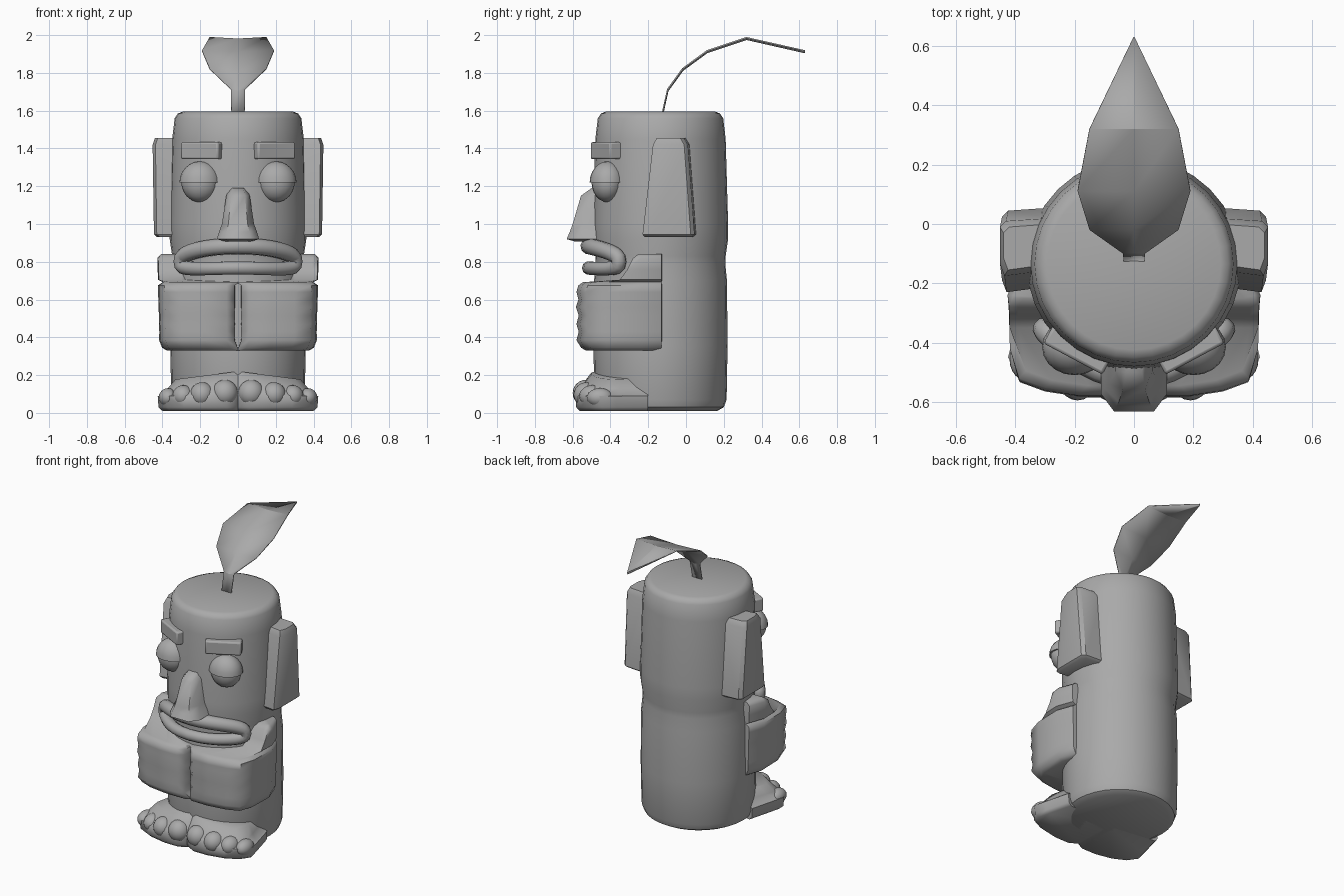
import bpy, bmesh, math
from mathutils import Vector, Matrix

if "Cube" in bpy.data.objects:
    bpy.data.objects.remove(bpy.data.objects["Cube"], do_unlink=True)

stone = bpy.data.materials.new("stone grey")
stone.use_nodes = True
GREY = (0.4, 0.4, 0.4, 1)
stone.diffuse_color = GREY
stone.node_tree.nodes["Principled BSDF"].inputs["Base Color"].default_value = GREY


def finish(name, bm, angle=40, subdiv=0, bevel=0):
    bmesh.ops.recalc_face_normals(bm, faces=bm.faces)
    mesh = bpy.data.meshes.new(name)
    bm.to_mesh(mesh)
    bm.free()
    ob = bpy.data.objects.new(name, mesh)
    bpy.context.collection.objects.link(ob)
    mesh.materials.append(stone)
    if bevel:
        m = ob.modifiers.new("Bevel", "BEVEL")
        m.width, m.segments = bevel, 2
    if subdiv:
        m = ob.modifiers.new("Subdivision", "SUBSURF")
        m.levels = m.render_levels = subdiv
    bpy.ops.object.select_all(action="DESELECT")
    ob.select_set(True)
    bpy.context.view_layer.objects.active = ob
    bpy.ops.object.shade_smooth_by_angle(angle=math.radians(angle))
    return ob


def loft(rings):
    """Skin a stack of equal-length rings and cap both ends."""
    bm = bmesh.new()
    loops = [[bm.verts.new(p) for p in ring] for ring in rings]
    n = len(loops[0])
    for a, b in zip(loops, loops[1:]):
        for i in range(n):
            j = (i + 1) % n
            bm.faces.new((a[i], a[j], b[j], b[i]))
    bm.faces.new(loops[0][::-1])
    bm.faces.new(loops[-1])
    return bm


def mirrored(points, s):
    return [(s * x, y, z) for x, y, z in points]


# Body: a log with a waist under the head
AXIS_Y = -0.135
profile = [(0.01, 0.30), (0.03, 0.335), (0.07, 0.35), (0.35, 0.355), (0.7, 0.352), (0.79, 0.343),
           (0.83, 0.345), (0.92, 0.358), (1.0, 0.358), (1.45, 0.345), (1.56, 0.332), (1.585, 0.315), (1.595, 0.29)]
angles = [math.tau * i / 32 for i in range(32)]
finish("body", loft([[(r * 1.01 * math.cos(a), AXIS_Y + r * math.sin(a), z) for a in angles]
                     for z, r in profile]), 35)

# Leaf: curled stem widening to a pointed blade
spine = [(-0.13, 1.58, 0.035), (-0.1, 1.715, 0.037), (-0.02, 1.825, 0.15),
         (0.11, 1.92, 0.19), (0.32, 1.99, 0.15), (0.63, 1.92, 0.002)]
bm = bmesh.new()
rows = [[bm.verts.new((k * w, y, z - 0.008 * (k == 0))) for k in (-1, 0, 1)] for y, z, w in spine]
for a, b in zip(rows, rows[1:]):
    for i in range(2):
        bm.faces.new((a[i], a[i + 1], b[i + 1], b[i]))
leaf = finish("leaf", bm, 20)
leaf.modifiers.new("Solidify", "SOLIDIFY").thickness = 0.008

# Nose: narrow bridge flaring to the nostrils
nose = []
for z, w, front in [(0.908, 0.07, -0.59), (0.92, 0.112, -0.632), (0.96, 0.1, -0.615),
                    (1.0, 0.085, -0.6), (1.15, 0.062, -0.556), (1.19, 0.045, -0.5)]:
    nose.append([(-w, -0.42, z), (-w, front + 0.06, z), (-w * 0.6, front, z),
                 (w * 0.6, front, z), (w, front + 0.06, z), (w, -0.42, z)])
finish("nose", loft(nose), 50)

# Lips: one closed tube wrapped round the face
curve = bpy.data.curves.new("lips_curve", "CURVE")
curve.dimensions = "3D"
curve.bevel_depth, curve.bevel_resolution = 0.04, 3
spline = curve.splines.new("POLY")
spline.use_cyclic_u = True
COUNT = 40
spline.points.add(COUNT - 1)
for i, p in enumerate(spline.points):
    t = math.tau * i / COUNT
    c, s = math.cos(t), math.sin(t)
    x = 0.302 * math.copysign(abs(c) ** 0.8, c)
    bend = (x / 0.302) ** 2
    z = 0.825 + 0.058 * math.copysign(abs(s) ** 0.6, s) - 0.025 * bend
    p.co = (x, -0.515 + 0.16 * bend, z, 1)
    p.radius = 1.0 + 0.1 * s
temp = bpy.data.objects.new("lips_temp", curve)
bpy.context.collection.objects.link(temp)
bpy.context.view_layer.update()
bm = bmesh.new()
bm.from_mesh(temp.evaluated_get(bpy.context.evaluated_depsgraph_get()).to_mesh())
bpy.data.objects.remove(temp, do_unlink=True)
finish("lips", bm, 60)


def ball(name, centre, radii, upper_only=False):
    bm = bmesh.new()
    bmesh.ops.create_uvsphere(bm, u_segments=20, v_segments=12, radius=1)
    if upper_only:
        geom = bm.verts[:] + bm.edges[:] + bm.faces[:]
        cut = bmesh.ops.bisect_plane(bm, geom=geom, plane_co=(0, 0, 0), plane_no=(0, 0, -1), clear_outer=True)
        edges = [e for e in bm.edges if e.is_boundary]
        bmesh.ops.contextual_create(bm, geom=edges)
    bmesh.ops.transform(bm, verts=bm.verts, matrix=Matrix.Translation(centre) @ Matrix.Diagonal((*radii, 1)))
    return finish(name, bm, 40)


def arm_ring(z, grow, shoulder):
    """Plan of the folded arm; the shoulder rings keep only its rear part."""
    plan = [(0.015, -0.4), (0.018, -0.545), (0.06, -0.578), (0.18, -0.58), (0.30, -0.562),
            (0.405, -0.53), (0.435, -0.42), (0.44, -0.24), (0.40, -0.13), (0.27, -0.12)]
    out = []
    for x, y in plan:
        if shoulder:
            x, y = max(x, 0.28), max(y, shoulder)
        bump = grow if y < -0.5 else 0
        out.append((x - (0.03 - z * 0.02 if x > 0.39 else 0) - max(0, grow - 0.01), y + bump, z))
    return out


ARM = [(0.33, 0.05, 0), (0.345, 0.025, 0), (0.385, 0, 0), (0.43, 0.012, 0), (0.47, 0, 0), (0.515, 0.012, 0),
       (0.56, -0.003, 0), (0.60, 0.01, 0), (0.64, 0, 0), (0.675, 0.01, 0), (0.692, 0.035, 0),
       (0.705, 0, -0.35), (0.76, 0, -0.31), (0.82, 0.0, -0.28), (0.842, 0.03, -0.25)]

for s, side in ((1, "left"), (-1, "right")):
    # Eyes with heavy lids
    ball(side + "_eye", (s * 0.2, -0.415, 1.22), (0.1, 0.085, 0.105))
    ball(side + "_eyelid", (s * 0.2, -0.415, 1.22), (0.11, 0.095, 0.112), True)

    # Eyebrow bar turned to follow the face
    bm = bmesh.new()
    bmesh.ops.create_cube(bm, size=1)
    bmesh.ops.transform(bm, verts=bm.verts, matrix=Matrix.Translation((s * 0.187, -0.42, 1.388))
                        @ Matrix.Rotation(s * math.radians(28), 4, "Z") @ Matrix.Diagonal((0.225, 0.08, 0.09, 1)))
    finish(side + "_eyebrow", bm, 40, bevel=0.01)

    # Ear slab, wider toward the lobe
    ear = []
    for z, y0, y1, x1 in [(0.932, -0.22, 0.03, 0.43), (0.945, -0.23, 0.045, 0.445),
                          (1.42, -0.175, 0.01, 0.452), (1.455, -0.155, -0.01, 0.44)]:
        ear.append(mirrored([(0.28, y0 + 0.02, z), (x1 - 0.015, y0, z), (x1, y0 + 0.04, z),
                             (x1, y1 - 0.02, z), (x1 - 0.02, y1, z), (0.28, y1 + 0.01, z)], s))
    finish(side + "_ear", loft(ear), 40)

    # Folded arm with ridged fingers meeting in the middle
    finish(side + "_arm", loft([mirrored(arm_ring(*r), s) for r in ARM]), 55)

    # Foot: splayed slab rising to the shin
    plan = [(0, -0.25), (0, -0.55), (0.06, -0.585), (0.17, -0.585), (0.29, -0.56),
            (0.38, -0.515), (0.425, -0.45), (0.405, -0.37), (0.36, -0.2)]
    foot = []
    for z, k in [(0.01, 0.94), (0.03, 0.99), (0.09, 1.0), (0.13, 0.97), (0.17, 0.88), (0.22, 0.78)]:
        foot.append(mirrored([(x * k, -0.2 + (y + 0.2) * k, z - 0.1 * x * (z > 0.1)) for x, y in plan], s))
    finish(side + "_foot", loft(foot), 60)

    # Toes
    for i, (x, y, r) in enumerate([(0.07, -0.53, 0.07), (0.19, -0.525, 0.065),
                                   (0.29, -0.495, 0.058), (0.37, -0.455, 0.05)]):
        ball(f"{side}_toe_{i + 1}", (s * x, y, 0.105 - 0.008 * i), (r, 0.07, r))
